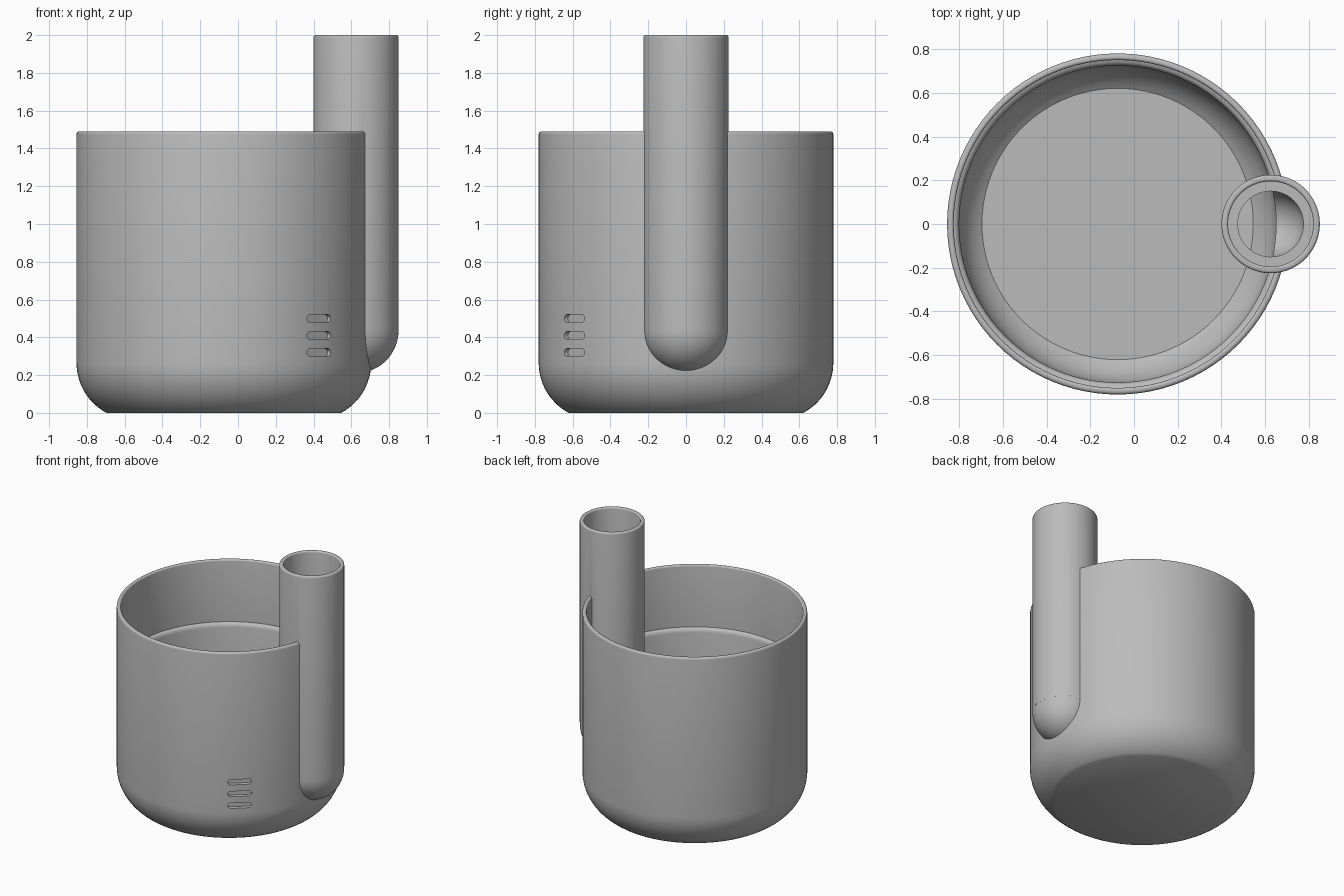
import bpy, bmesh
from math import sin, cos, pi, radians
from mathutils import Matrix, Vector

if "Cube" in bpy.data.objects:
    bpy.data.objects.remove(bpy.data.objects["Cube"])

POT_X, TUBE_X = -0.075, 0.625
RIM, TOP = 1.49, 2.0


def add_object(name, bm):
    bmesh.ops.recalc_face_normals(bm, faces=bm.faces)
    mesh = bpy.data.meshes.new(name)
    bm.to_mesh(mesh)
    bm.free()
    obj = bpy.data.objects.new(name, mesh)
    bpy.context.collection.objects.link(obj)
    return obj


def revolve(name, profile, x, steps=96):
    """Closed solid turned from (radius, z) points, capped at both ends."""
    bm = bmesh.new()
    rings = []
    for r, z in profile:
        rings.append([bm.verts.new((x + r * cos(2 * pi * i / steps),
                                    r * sin(2 * pi * i / steps), z))
                      for i in range(steps)])
    for low, high in zip(rings, rings[1:]):
        for i in range(steps):
            j = (i + 1) % steps
            bm.faces.new((low[i], low[j], high[j], high[i]))
    bm.faces.new(rings[0])
    bm.faces.new(rings[-1])
    return add_object(name, bm)


def arc(cx, cz, r, start, end, n):
    angles = [radians(start + (end - start) * i / n) for i in range(n + 1)]
    return [(cx + r * cos(a), cz + r * sin(a)) for a in angles]


def combine(target, tool, operation):
    """Apply a boolean and discard the tool."""
    mod = target.modifiers.new("combine", 'BOOLEAN')
    mod.operation, mod.object, mod.solver = operation, tool, 'EXACT'
    with bpy.context.temp_override(object=target, active_object=target):
        bpy.ops.object.modifier_apply(modifier=mod.name)
    bpy.data.objects.remove(tool)


# Pot body with rounded, flat-cut base and soft rim
planter = revolve("planter_with_filling_tube",
                  arc(0.48, 0.265, 0.30, -62, 0, 14)
                  + arc(0.765, RIM - 0.015, 0.015, 0, 90, 4), POT_X)
planter.data.transform(Matrix.Translation((0, 0, -min(v.co.z for v in planter.data.vertices))))

# Rounded foot of the filling tube, bulging out of the pot wall
foot = revolve("tube_foot", arc(0, 0.435, 0.2245, -89.5, 0, 16) + [(0.2245, 0.47)], TUBE_X)
combine(planter, foot, 'UNION')

# Pot cavity: bowl floor, thicker lower wall, ledge, thin upper wall
cavity = revolve("pot_cavity",
                 arc(0.48, 0.265, 0.245, -55, 0, 12)
                 + [(0.725, 0.985), (0.729, 1.002), (0.738, 1.012), (0.75, 1.016)]
                 + arc(0.762, RIM - 0.012, 0.012, 180, 90, 4) + [(0.762, 1.7)], POT_X)
combine(planter, cavity, 'DIFFERENCE')

# Filling tube, open at its lower end inside the pot
tube = revolve("filling_tube",
               [(0.225, 0.45)] + arc(0.213, TOP - 0.012, 0.012, 0, 90, 4), TUBE_X)
combine(planter, tube, 'UNION')

# Tube bore with an inner step and a softened mouth
bore = revolve("tube_bore",
               arc(0, 0.435, 0.15, -89.5, 0, 12) + [(0.15, 1.0), (0.195, 1.0)]
               + arc(0.205, TOP - 0.01, 0.01, 180, 90, 4) + [(0.205, 2.2)], TUBE_X)
combine(planter, bore, 'DIFFERENCE')

# Three shallow rounded slots low on the front
for z in (0.32, 0.41, 0.5):
    bm = bmesh.new()
    bmesh.ops.create_cube(bm, size=1, matrix=Matrix.Diagonal((0.06, 0.164, 0.04, 1)))
    ends = [e for e in bm.edges
            if abs((e.verts[0].co - e.verts[1].co).normalized().x) > 0.9]
    bmesh.ops.bevel(bm, geom=ends, offset=0.0195, segments=6, profile=0.5, affect='EDGES')
    turn = Matrix.Rotation(radians(-49.6), 4, 'Z')
    place = Matrix.Translation(Vector((POT_X, 0, z))) @ turn @ Matrix.Translation((0.78, 0, 0))
    bm.transform(place)
    combine(planter, add_object("slot", bm), 'DIFFERENCE')

# Single grey finish
grey = bpy.data.materials.new("plain_grey")
grey.use_nodes = True
colour = (0.5, 0.5, 0.5, 1)
grey.diffuse_color = colour
grey.node_tree.nodes["Principled BSDF"].inputs["Base Color"].default_value = colour
planter.data.materials.clear()
planter.data.materials.append(grey)

bpy.ops.object.select_all(action='DESELECT')
planter.select_set(True)
bpy.context.view_layer.objects.active = planter
bpy.ops.object.shade_smooth_by_angle(angle=radians(32))
